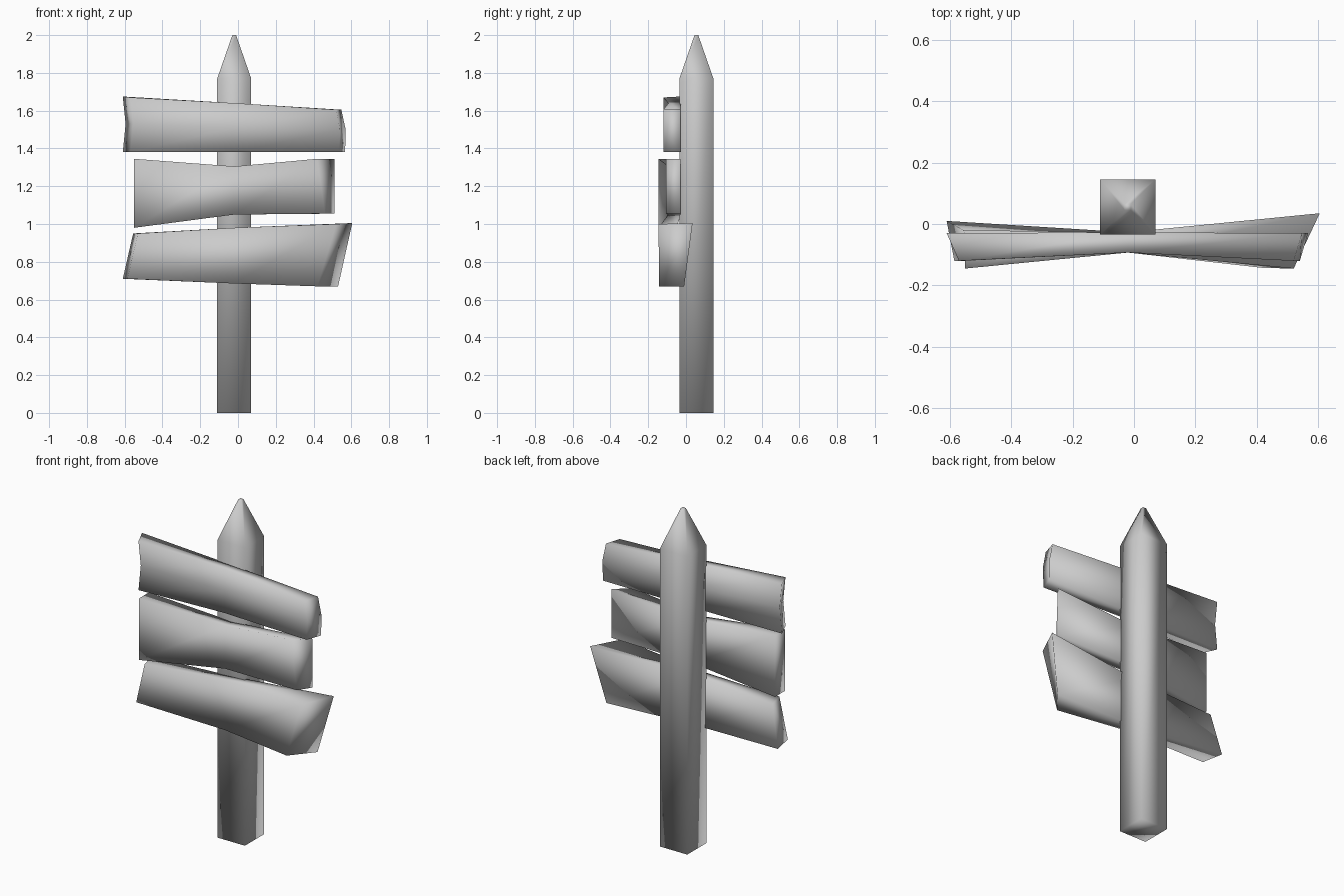
import bpy, bmesh

if "Cube" in bpy.data.objects:
    bpy.data.objects.remove(bpy.data.objects["Cube"])


def loft(name, rings):
    """Skin a closed solid through rings with equal point counts."""
    bm = bmesh.new()
    loops = [[bm.verts.new(p) for p in ring] for ring in rings]
    for a, b in zip(loops, loops[1:]):
        n = len(a)
        for i in range(n):
            j = (i + 1) % n
            bm.faces.new((a[i], a[j], b[j], b[i]))
    bm.faces.new(loops[0])
    bm.faces.new(loops[-1])
    bmesh.ops.recalc_face_normals(bm, faces=bm.faces)
    for f in bm.faces:
        f.smooth = True
    me = bpy.data.meshes.new(name)
    bm.to_mesh(me)
    bm.free()
    ob = bpy.data.objects.new(name, me)
    bpy.context.collection.objects.link(ob)
    return ob


def square(r, z, cx=-0.02, cy=0.055):
    return [(cx + sx * r, cy + sy * r, z)
            for sx, sy in ((-1, -1), (1, -1), (1, 1), (-1, 1))]


def middle(z0, z1, rows=2):
    """Thin board section where it meets the post."""
    zs = [z0 + (z1 - z0) * i / (rows - 1) for i in range(rows)]
    return ([(-0.02, -0.093, z) for z in zs]
            + [(-0.02, -0.027, z) for z in reversed(zs)])


# Pointed post
loft("post", [square(0.09, 0), square(0.09, 1.77), square(0.01, 2.0)])

# Boards: each section runs up the front, then down the back
loft("top_board", [
    [(-0.57, -0.12, 1.38), (-0.555, -0.12, 1.53), (-0.57, -0.12, 1.67),
     (-0.61, -0.03, 1.675), (-0.595, -0.03, 1.53), (-0.61, -0.03, 1.38)],
    middle(1.38, 1.64, 3),
    [(0.535, -0.12, 1.38), (0.54, -0.12, 1.5), (0.52, -0.12, 1.605),
     (0.547, -0.03, 1.605), (0.57, -0.03, 1.5), (0.567, -0.03, 1.38)],
])

loft("middle_board", [
    [(-0.55, -0.145, 0.98), (-0.55, -0.145, 1.345),
     (-0.55, -0.05, 1.345), (-0.55, -0.05, 0.98)],
    middle(1.05, 1.305),
    [(0.46, -0.105, 1.055), (0.42, -0.105, 1.345),
     (0.51, -0.03, 1.345), (0.51, -0.03, 1.055)],
])

loft("bottom_board", [
    [(-0.585, -0.12, 0.71), (-0.53, -0.12, 0.95),
     (-0.555, -0.02, 0.95), (-0.61, 0.01, 0.71)],
    middle(0.685, 0.98),
    [(0.42, -0.143, 0.67), (0.52, -0.145, 1.0),
     (0.605, 0.035, 1.005), (0.53, -0.01, 0.67)],
])
